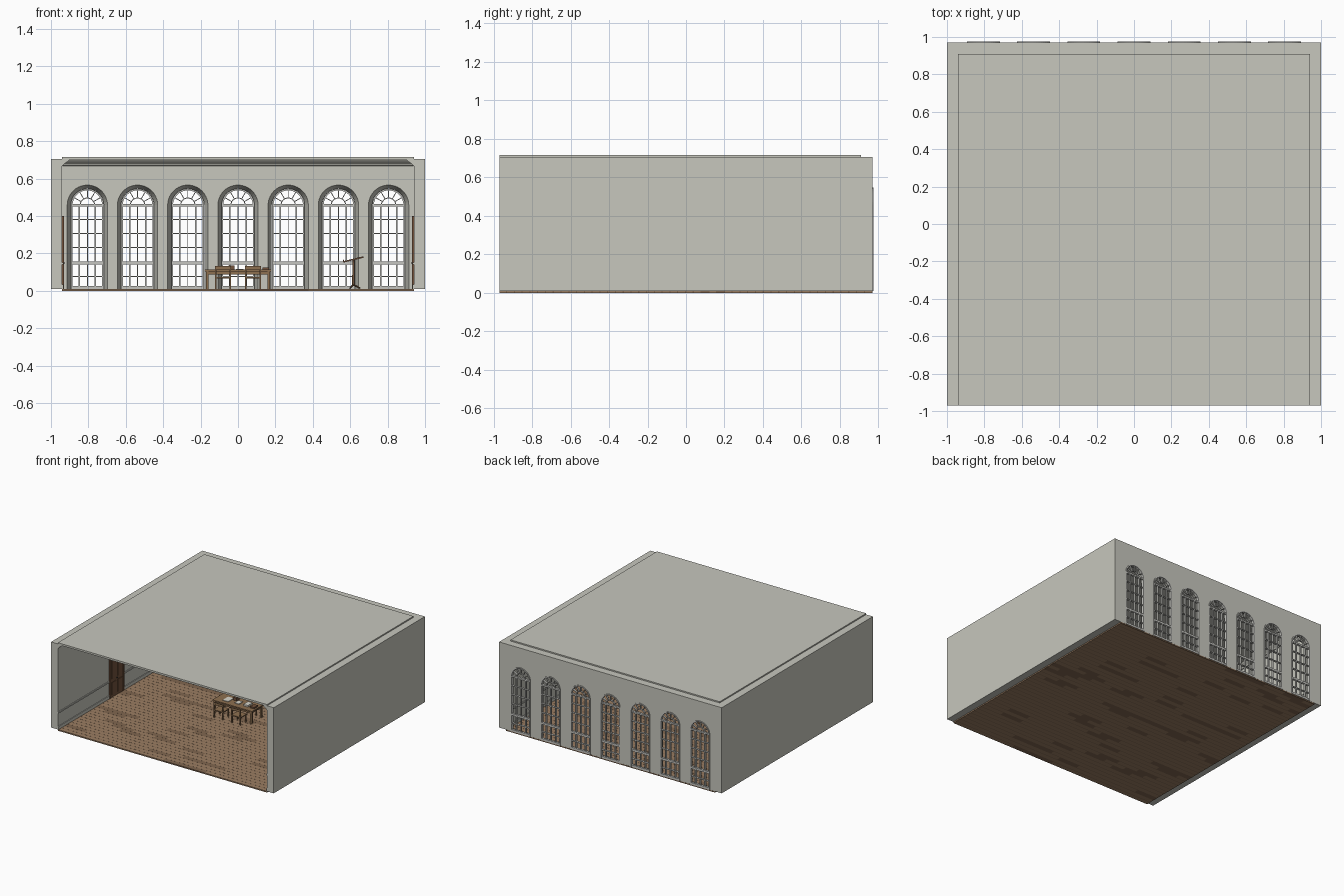
import bpy, bmesh, math, random
from mathutils import Matrix, Vector

if "Cube" in bpy.data.objects:
    bpy.data.objects.remove(bpy.data.objects["Cube"])

random.seed(3)


def material(name, rgb):
    m = bpy.data.materials.new(name)
    m.diffuse_color = (*rgb, 1)
    m.use_nodes = True
    m.node_tree.nodes["Principled BSDF"].inputs["Base Color"].default_value = m.diffuse_color
    return m


PLASTER = material("plaster", (0.57, 0.57, 0.51))
FRAME = material("window_paint", (0.56, 0.56, 0.53))
OAK = material("oak_boards", (0.33, 0.21, 0.125))
DARK_OAK = material("dark_oak_boards", (0.22, 0.135, 0.08))
DOOR = material("door_wood", (0.17, 0.085, 0.045))
TABLE = material("table_wood", (0.27, 0.16, 0.08))
PAPER = material("paper", (0.7, 0.68, 0.6))
METAL = material("dark_metal", (0.05, 0.045, 0.04))


def add_box(bm, x0, x1, y0, y1, z0, z1, mat=0):
    m = Matrix.Translation(((x0 + x1) / 2, (y0 + y1) / 2, (z0 + z1) / 2))
    m = m @ Matrix.Diagonal((x1 - x0, y1 - y0, z1 - z0, 1))
    for v in bmesh.ops.create_cube(bm, size=1, matrix=m)["verts"]:
        for f in v.link_faces:
            f.material_index = mat


def finish(name, bm, *mats):
    bmesh.ops.recalc_face_normals(bm, faces=bm.faces)
    me = bpy.data.meshes.new(name)
    bm.to_mesh(me)
    bm.free()
    for m in mats:
        me.materials.append(m)
    ob = bpy.data.objects.new(name, me)
    bpy.context.collection.objects.link(ob)
    return ob


def boxes(name, mat, *dims):
    bm = bmesh.new()
    for d in dims:
        add_box(bm, *d)
    return finish(name, bm, mat)


def arch(cx, r, y, bottom, n=20):
    """Outline of a round-headed opening."""
    pts = [(cx + r, y, bottom)]
    for i in range(n + 1):
        a = math.pi * i / n
        pts.append((cx + r * math.cos(a), y, SPRING + r * math.sin(a)))
    return pts + [(cx - r, y, bottom)]


def arch_band(bm, cx, r0, r1, y0, y1, bottom, n=20):
    """Solid band following the arched outline."""
    loops = [[bm.verts.new(p) for p in arch(cx, r, y, bottom, n)]
             for r, y in ((r0, y0), (r1, y0), (r1, y1), (r0, y1))]
    for k in range(4):
        a, b = loops[k], loops[(k + 1) % 4]
        for i in range(len(a) - 1):
            bm.faces.new((a[i], a[i + 1], b[i + 1], b[i]))
    for i in (0, -1):
        bm.faces.new([lp[i] for lp in loops])


SPRING = 0.458
WINDOWS = [0.2685 * i for i in range(-3, 4)]

# Side walls and roof slab
for side, s in (("left", -1), ("right", 1)):
    a, b = sorted((0.94 * s, 1.0 * s))
    boxes(side + "_wall", PLASTER, (a, b, -0.97, 0.97, 0.01, 0.705))
boxes("roof_slab", PLASTER, (-0.94, 0.94, -0.97, 0.91, 0.70, 0.715))

# Back wall with splayed arched openings
wall = boxes("back_wall", PLASTER, (-0.94, 0.94, 0.91, 0.97, 0.01, 0.705))
bm = bmesh.new()
for cx in WINDOWS:
    inner = [bm.verts.new(p) for p in arch(cx, 0.111, 0.90, -0.05)]
    outer = [bm.verts.new(p) for p in arch(cx, 0.085, 0.98, -0.05)]
    bm.faces.new(inner)
    bm.faces.new(outer[::-1])
    for i in range(len(inner)):
        j = (i + 1) % len(inner)
        bm.faces.new((inner[i], inner[j], outer[j], outer[i]))
cutter = finish("opening_cutter", bm, PLASTER)
cutter.hide_render = True
cutter.hide_viewport = True
mod = wall.modifiers.new("openings", "BOOLEAN")
mod.operation, mod.solver, mod.object = "DIFFERENCE", "EXACT", cutter

# Window frames with mullions, glazing bars and fan lights
for n, cx in enumerate(WINDOWS):
    bm = bmesh.new()
    arch_band(bm, cx, 0.079, 0.088, 0.953, 0.975, 0.01)
    for x, w in ((-0.043, 0.004), (0, 0.0025), (0.043, 0.004)):
        add_box(bm, cx + x - w, cx + x + w, 0.956, 0.972, 0.012, SPRING)
    for z, h in ((0.018, 0.008), (0.077, 0.0025), (0.148, 0.008), (0.232, 0.0025),
                 (0.307, 0.0025), (0.382, 0.0025), (SPRING, 0.006)):
        add_box(bm, cx - 0.082, cx + 0.082, 0.955, 0.973, z - h, z + h)
    arch_band(bm, cx, 0.036, 0.041, 0.957, 0.971, SPRING, 12)
    for k in range(1, 6):
        a = math.pi * k / 6
        start = len(bm.verts)
        add_box(bm, 0.038, 0.081, -0.007, 0.007, -0.0022, 0.0022)
        bm.verts.ensure_lookup_table()
        m = Matrix.Translation((cx, 0.964, SPRING)) @ Matrix.Rotation(-a, 4, "Y")
        bmesh.ops.transform(bm, matrix=m, verts=bm.verts[start:])
    finish(f"window_frame_{n + 1}", bm, FRAME)

# Cornice swept around three walls with mitred corners
bm = bmesh.new()
rings = []
for off, z in ((0, 0.668), (0.006, 0.670), (0.010, 0.678), (0.030, 0.692), (0.038, 0.701), (0, 0.701)):
    x, y = 0.94 - off, 0.91 - off
    rings.append([bm.verts.new(p) for p in ((-x, -0.97, z), (-x, y, z), (x, y, z), (x, -0.97, z))])
for k in range(len(rings)):
    a, b = rings[k], rings[(k + 1) % len(rings)]
    for i in range(3):
        bm.faces.new((a[i], a[i + 1], b[i + 1], b[i]))
for i in (0, 3):
    bm.faces.new([r[i] for r in rings])
finish("cornice", bm, PLASTER)

# Plank floor in staggered boards
bm = bmesh.new()
rows, cols = 48, 10
w, l = 1.94 / rows, 1.88 / cols
for r in range(rows):
    shift = (r % 2) * l / 2
    y = -0.97 + r * w
    for c in range(cols + r % 2):
        x0 = max(-0.94, -0.94 + c * l - shift)
        x1 = min(0.94, -0.94 + (c + 1) * l - shift)
        add_box(bm, x0, x1, y, y + w * 0.86, 0, 0.01, 1 if random.random() < 0.15 else 0)
    add_box(bm, -0.94, 0.94, y + w * 0.86, y + w, 0, 0.0095, 1)
finish("plank_floor", bm, OAK, DARK_OAK)

# Doors, dado rails and skirting on the side walls
for side, s in (("left", -1), ("right", 1)):
    def on_wall(d0, d1, *rest):
        a, b = sorted((s * (0.94 - d0), s * (0.94 - d1)))
        return (a, b, *rest)
    boxes(side + "_door", DOOR, on_wall(0, 0.005, -0.30, -0.14, 0.01, 0.385),
          *[on_wall(0.005, 0.008, y, y + 0.055, z0, z1)
            for y in (-0.285, -0.21) for z0, z1 in ((0.03, 0.13), (0.16, 0.36))])
    boxes(side + "_door_casing", DOOR, on_wall(0, 0.009, -0.315, -0.30, 0.01, 0.40),
          on_wall(0, 0.009, -0.14, -0.125, 0.01, 0.40),
          on_wall(0, 0.009, -0.315, -0.125, 0.385, 0.40))
    boxes(side + "_door_handle", METAL, on_wall(0.005, 0.016, -0.225, -0.218, 0.145, 0.152))
    boxes(side + "_wall_trim", PLASTER,
          *[on_wall(0, d, y0, y1, z0, z1) for y0, y1 in ((-0.97, -0.315), (-0.125, 0.91))
            for d, z0, z1 in ((0.006, 0.14, 0.152), (0.006, 0.01, 0.035))])

# Table with apron and four legs
boxes("table", TABLE, (-0.178, 0.178, -0.075, 0.075, 0.103, 0.113),
      (-0.165, 0.165, -0.065, 0.065, 0.087, 0.103),
      *[(x - 0.007, x + 0.007, y - 0.007, y + 0.007, 0.01, 0.103)
        for x in (-0.165, 0.165) for y in (-0.062, 0.062)])

# Papers and books on the table
boxes("papers", PAPER, (-0.11, -0.06, -0.04, 0.03, 0.113, 0.117), (0.07, 0.11, -0.03, 0.03, 0.113, 0.126),
      (-0.01, 0.03, -0.03, 0.02, 0.113, 0.118))
boxes("books", DOOR, (-0.05, -0.02, 0.01, 0.05, 0.113, 0.135), (0.13, 0.165, -0.03, 0.02, 0.113, 0.124))

# Two chairs on each long side of the table
for n, (cx, s) in enumerate(((-0.08, -1), (0.08, -1), (-0.08, 1), (0.08, 1))):
    def chair_part(x0, x1, d0, d1, z0, z1):
        a, b = sorted((s * d0, s * d1))
        return (cx + x0, cx + x1, a, b, z0, z1)
    boxes(f"chair_{n + 1}", TABLE, chair_part(-0.042, 0.042, 0.06, 0.14, 0.066, 0.074),
          chair_part(-0.042, 0.042, 0.134, 0.141, 0.115, 0.133),
          *[chair_part(x - 0.004, x + 0.004, 0.062, 0.07, 0.01, 0.07) for x in (-0.038, 0.038)],
          *[chair_part(x - 0.004, x + 0.004, 0.133, 0.141, 0.01, 0.13) for x in (-0.038, 0.038)])

# Lectern with tilted desk, post and spread feet
desk = boxes("lectern_desk", DOOR, (-0.056, 0.056, -0.045, 0.045, -0.004, 0.004),
             (-0.056, -0.050, -0.045, 0.045, 0.004, 0.011))
desk.location = (0.617, 0, 0.168)
desk.rotation_euler = (0, -0.24, 0)
bm = bmesh.new()
bmesh.ops.create_cone(bm, cap_ends=True, segments=12, radius1=0.007, radius2=0.005, depth=0.14,
                      matrix=Matrix.Translation((0.617, 0, 0.097)))
for k in range(3):
    d = Vector((math.cos(k * 2.094), math.sin(k * 2.094), -0.55)).normalized()
    m = Matrix.Translation(Vector((0.617, 0, 0.034)) + d * 0.02)
    m = m @ d.to_track_quat("Z", "Y").to_matrix().to_4x4()
    bmesh.ops.create_cone(bm, cap_ends=True, segments=8, radius1=0.005, radius2=0.004, depth=0.045, matrix=m)
finish("lectern_stand", bm, DOOR)
